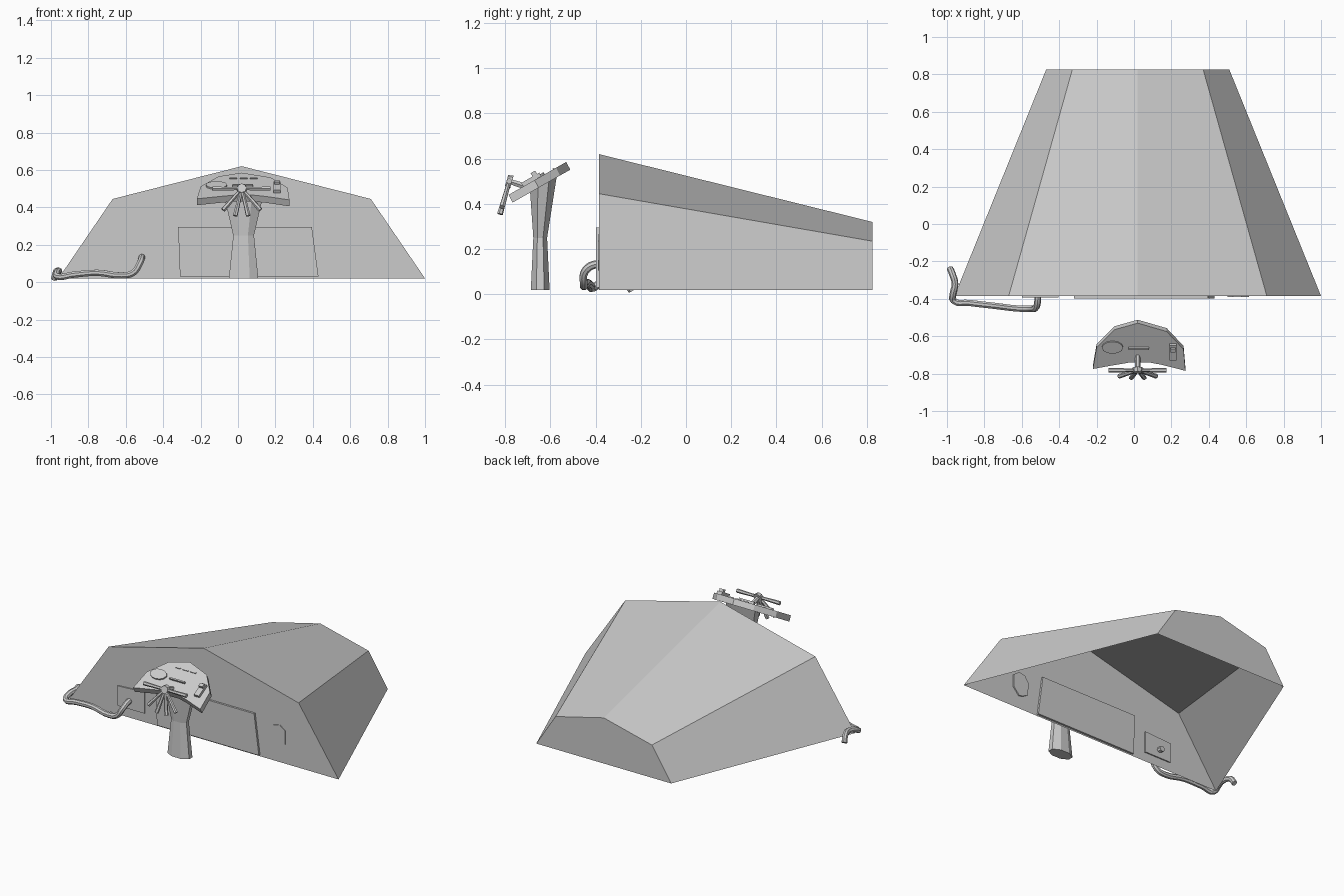
import bpy, bmesh
from math import cos, sin, pi, radians
from mathutils import Vector

if "Cube" in bpy.data.objects:
    bpy.data.objects.remove(bpy.data.objects["Cube"])


def make(name, verts, faces):
    me = bpy.data.meshes.new(name)
    bm = bmesh.new()
    vs = [bm.verts.new(v) for v in verts]
    for f in faces:
        bm.faces.new([vs[i] for i in f])
    bmesh.ops.recalc_face_normals(bm, faces=bm.faces)
    bm.to_mesh(me)
    bm.free()
    ob = bpy.data.objects.new(name, me)
    bpy.context.collection.objects.link(ob)
    return ob


def loft(name, rings, start=True, end=True):
    n = len(rings[0])
    verts = [v for r in rings for v in r]
    faces = [(k * n + i, k * n + (i + 1) % n, (k + 1) * n + (i + 1) % n, (k + 1) * n + i)
             for k in range(len(rings) - 1) for i in range(n)]
    if start:
        faces.append(range(n))
    if end:
        faces.append(range(len(verts) - n, len(verts)))
    return make(name, verts, faces)


def prism(name, pts, offset):
    off = Vector(offset)
    return loft(name, [pts, [Vector(p) + off for p in pts]])


def rod(name, a, b, r0, r1, n=6):
    a, b = Vector(a), Vector(b)
    q = (b - a).to_track_quat('Z', 'Y')
    ring = lambda c, r: [c + q @ Vector((r * cos(2 * pi * i / n), r * sin(2 * pi * i / n), 0))
                         for i in range(n)]
    return loft(name, [ring(a, r0), ring(b, r1)])


# Tapering hull shell, open underneath
front = [(-.96, .02), (-.67, .445), (.02, .62), (.71, .445), (1, .02)]
back = [(-.47, .02), (-.33, .235), (.02, .32), (.37, .235), (.51, .02)]
verts = [(x, -.385, z) for x, z in front] + [(x, .825, z) for x, z in back]
make("hull", verts, [range(5), range(5, 10)] + [(i, i + 1, i + 6, i + 5) for i in range(4)])

# Panels passing through the front wall
def wall_panel(name, pts, y0, y1):
    prism(name, [(x, y0, z) for x, z in pts], (0, y1 - y0, 0))

wall_panel("door_panel", [(-.32, .295), (.395, .295), (.43, .03), (-.31, .03)], -.398, -.372)
wall_panel("hose_panel", [(-.6, .21), (-.405, .22), (-.405, .08), (-.6, .08)], -.393, -.377)
wall_panel("porthole", [(.51, .13), (.5, .21), (.53, .255), (.575, .265),
                        (.615, .235), (.615, .15), (.575, .105), (.545, .11)], -.389, -.377)

# Pedestal, flared at both ends; its top follows the console slope
def surf(x, y, h=0.0):
    return Vector((x, y - .5 * h, .44 + (y + .785) * .57 + .87 * h))

rings = []
for z, rx, ry in [(.02, .085, .045), (.25, .06, .033)]:
    rings.append([(.03 + rx * cos(pi * (i + .5) / 4), -.645 + ry * sin(pi * (i + .5) / 4), z)
                  for i in range(8)])
rings.append([surf(.03 + .12 * cos(pi * (i + .5) / 4), -.64 + .066 * sin(pi * (i + .5) / 4), -.02)
              for i in range(8)])
loft("pedestal", rings)

# Sloped console plate
outline = [(-.22, -.775), (-.2, -.66), (-.105, -.565), (.02, -.53), (.175, -.575), (.265, -.67),
           (.275, -.785), (.15, -.753), (.08, -.74), (-.02, -.74), (-.12, -.757)]
prism("console", [surf(x, y) for x, y in outline], (0, .018, -.034))

# Console controls: dial, strips and lever box
def control(name, pts, h):
    loft(name, [[surf(x, y, -.005) for x, y in pts], [surf(x, y, h) for x, y in pts]])

def rect(cx, cy, w, d):
    return [(cx - w / 2, cy - d / 2), (cx + w / 2, cy - d / 2),
            (cx + w / 2, cy + d / 2), (cx - w / 2, cy + d / 2)]

control("dial", [(-.115 + .057 * cos(pi * i / 6), -.657 + .032 * sin(pi * i / 6))
                 for i in range(12)], .01)
control("long_strip", rect(.025, -.662, .11, .008), .014)
for i in range(3):
    control("dash_strip", rect(-.025 + .055 * i, -.585, .04, .007), .005)
control("lever_base", rect(.208, -.68, .036, .08), .018)
control("lever_grip", rect(.208, -.66, .028, .02), .035)

# Half steering wheel: hub, shaft and fanned spokes
hub = Vector((.02, -.782, .5))
down = Vector((0, -.27, -.963))
normal = Vector((0, -.963, .27))
rod("wheel_shaft", (.02, -.69, .47), hub, .016, .013)
rod("wheel_hub", hub - normal * .012, hub + normal * .012, .03, .025, 8)
for a in (0, 50, 77, 103, 130, 180):
    d = Vector((cos(radians(a)), 0, 0)) + down * sin(radians(a))
    rod("wheel_spoke", hub + d * .01, hub + d * .155, .009, .013)

# Trailing hose
cu = bpy.data.curves.new("hose", 'CURVE')
cu.dimensions = '3D'
cu.bevel_depth = .018
cu.bevel_resolution = 2
cu.resolution_u = 4
cu.use_fill_caps = True
path = [(-.515, -.35, .13), (-.515, -.41, .13), (-.525, -.448, .1), (-.56, -.453, .05),
        (-.62, -.452, .036), (-.75, -.437, .05), (-.88, -.422, .04), (-.965, -.41, .03),
        (-.968, -.375, .05), (-.957, -.32, .06), (-.972, -.265, .055), (-.983, -.24, .018)]
sp = cu.splines.new('BEZIER')
sp.bezier_points.add(len(path) - 1)
for p, co in zip(sp.bezier_points, path):
    p.co = co
    p.handle_left_type = p.handle_right_type = 'AUTO'
hose = bpy.data.objects.new("hose", cu)
bpy.context.collection.objects.link(hose)
bpy.context.view_layer.objects.active = hose
hose.select_set(True)
bpy.ops.object.convert(target='MESH')
bpy.ops.object.shade_smooth_by_angle()
